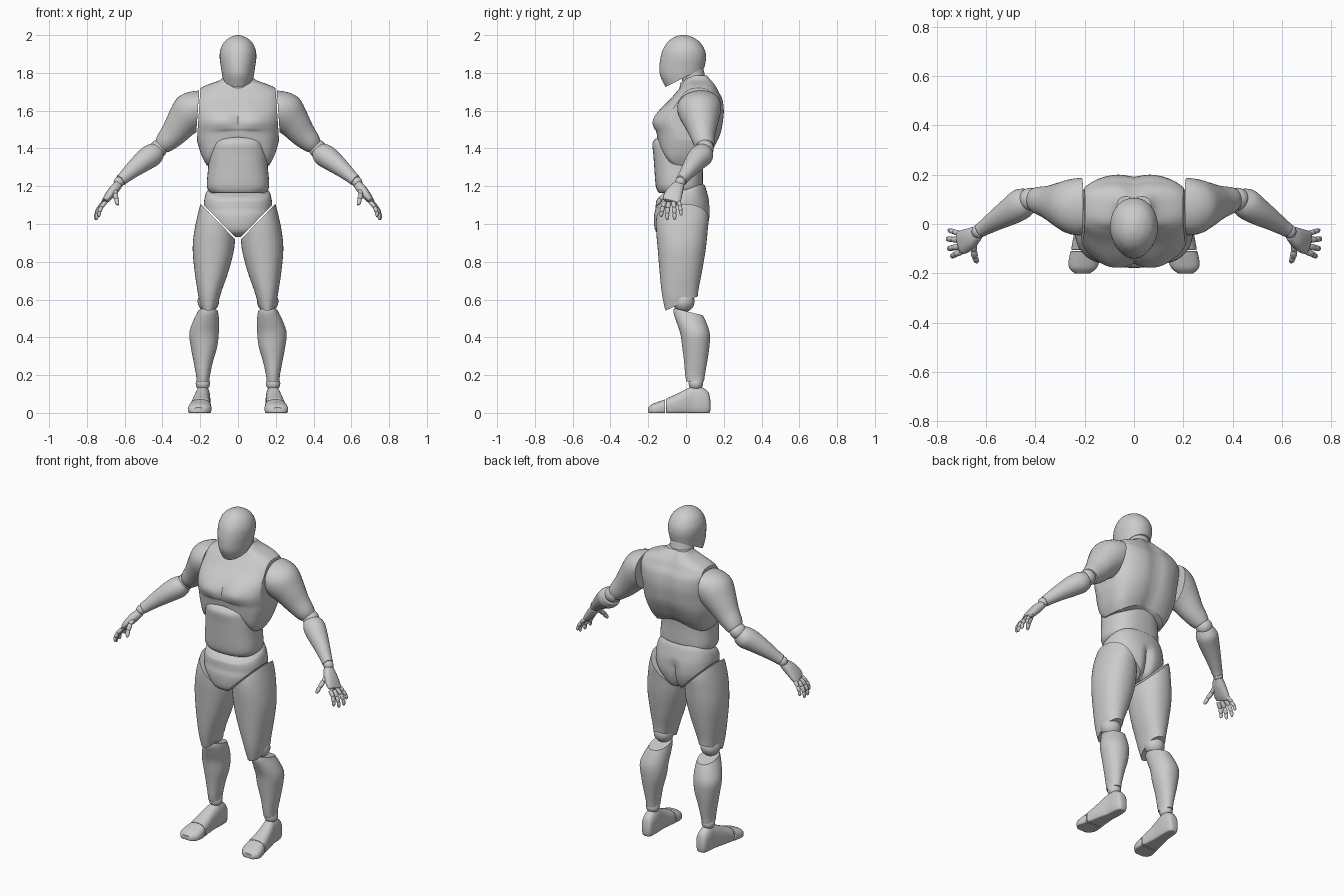
import bpy, bmesh
from math import cos, sin, pi, radians, copysign, exp
from mathutils import Vector as V


def finish(name, bm, bevel=0.004):
    bmesh.ops.recalc_face_normals(bm, faces=bm.faces)
    me = bpy.data.meshes.new(name)
    bm.to_mesh(me)
    bm.free()
    ob = bpy.data.objects.new(name, me)
    bpy.context.collection.objects.link(ob)
    bpy.ops.object.select_all(action='DESELECT')
    ob.select_set(True)
    bpy.context.view_layer.objects.active = ob
    bpy.ops.object.shade_smooth_by_angle(angle=radians(38))
    if bevel:
        m = ob.modifiers.new("soft_edge", 'BEVEL')
        m.width, m.segments, m.limit_method, m.angle_limit = bevel, 2, 'ANGLE', radians(50)
    return ob


def smooth_rows(rows, n):
    # Catmull-Rom interpolation of whole section tuples
    out = []
    for i in range(len(rows) - 1):
        a, b, c, d = (rows[max(i - 1, 0)], rows[i], rows[i + 1], rows[min(i + 2, len(rows) - 1)])
        for k in range(n):
            t = k / n
            out.append([0.5 * (2 * q + (r - p) * t + (2 * p - 5 * q + 4 * r - s) * t * t
                               + (3 * q - p - 3 * r + s) * t ** 3) for p, q, r, s in zip(a, b, c, d)])
    return out + [list(rows[-1])]


def loft(name, rings, p=2.0, side=1, cuts=(), warp=None, seg=40, bevel=0.004):
    # rings: (centre, u half-axis, v half-axis); cuts: (point, normal), the normal side is removed
    bm = bmesh.new()
    loops = []
    for c, u, v in rings:
        loop = []
        for k in range(seg):
            a = 2 * pi * k / seg
            ca, sa = cos(a), sin(a)
            loop.append(bm.verts.new(c + u * copysign(abs(ca) ** (2 / p), ca)
                                     + v * copysign(abs(sa) ** (2 / p), sa)))
        loops.append(loop)
    for l0, l1 in zip(loops, loops[1:]):
        for k in range(seg):
            bm.faces.new((l0[k], l0[(k + 1) % seg], l1[(k + 1) % seg], l1[k]))
    for loop, ring in ((loops[0], rings[0]), (loops[-1], rings[-1])):
        pole = bm.verts.new(ring[0])
        for k in range(seg):
            bm.faces.new((loop[k], loop[(k + 1) % seg], pole))
    if warp:
        for vert in bm.verts:
            vert.co = warp(vert.co.copy())
    for co, no in cuts:
        bmesh.ops.bisect_plane(bm, geom=bm.verts[:] + bm.edges[:] + bm.faces[:],
                               plane_co=co, plane_no=no, clear_outer=True)
        bmesh.ops.holes_fill(bm, edges=[e for e in bm.edges if e.is_boundary], sides=0)
    for vert in bm.verts:
        vert.co.x *= side
    return finish(name, bm, bevel)


def stack(name, rows, n=4, **kw):
    # rows of (z, x0, x1, y0, y1)
    loft(name, [(V(((a + b) / 2, (c + d) / 2, z)), V(((b - a) / 2, 0, 0)), V((0, (d - c) / 2, 0)))
                for z, a, b, c, d in smooth_rows(rows, n)], **kw)


def body(name, rows, **kw):
    # symmetric rows of (z, half width, y0, y1)
    stack(name, [(z, -w, w, c, d) for z, w, c, d in rows], **kw)


def shoe(name, rows, **kw):
    # rows of (y, x0, x1, z0, z1), flattened on the ground
    def ground(c):
        c.z = max(c.z, 0)
        return c
    loft(name, [(V(((a + b) / 2, y, (c + d) / 2)), V(((b - a) / 2, 0, 0)), V((0, 0, (d - c) / 2)))
                for y, a, b, c, d in smooth_rows(rows, 4)], p=2.5, warp=ground, **kw)


def limb(name, rows, n=4, **kw):
    # rows of (x, y, z, half depth, half thickness) around a slanting axis
    t = (V(rows[-1][:3]) - V(rows[0][:3])).normalized()
    u = V((0, 1, 0)) - t * t.y
    if u.length < 0.3:
        u = V((1, 0, 0)) - t * t.x
    u.normalize()
    v = t.cross(u)
    loft(name, [(V(r[:3]), u * r[3], v * r[4]) for r in smooth_rows(rows, n)], **kw)


def ball(name, c, r, side):
    bm = bmesh.new()
    bmesh.ops.create_uvsphere(bm, u_segments=24, v_segments=16, radius=r)
    bmesh.ops.translate(bm, verts=bm.verts, vec=(c[0] * side, c[1], c[2]))
    finish(name, bm, 0)


# Head, cut along a slanted jaw line
def face(c):
    c.x *= 1 + 0.8 * min(0, c.y + 0.03)
    return c


body("head", [(1.70, .062, -.095, .06), (1.745, .074, -.118, .07), (1.79, .084, -.138, .088),
              (1.84, .092, -.14, .1), (1.88, .097, -.135, .106), (1.92, .094, -.124, .1),
              (1.96, .076, -.1, .076), (1.985, .048, -.07, .043), (1.997, .02, -.04, .012), (2.0, .004, -.02, -.01)],
     p=2.1, warp=face, cuts=[(V((0, -.1, 1.73)), V((0, .45, -.9)))])

# Neck and collar ring
limb("neck", [(0, .065, 1.66, .07, .075), (0, .045, 1.75, .062, .07), (0, .025, 1.84, .062, .066)])
limb("neck_collar", [(0, .055, 1.69, .082, .083), (0, .045, 1.735, .08, .08), (0, .04, 1.765, .07, .075)])


# Chest with pectorals, spine groove and arched lower edge
def chest_shape(c):
    x = abs(c.x)
    t = min(1, max(0, (1.50 - c.z) / 0.19))
    front = min(1, max(0, (-c.y - .02) / .1))
    back = min(1, max(0, (c.y - .02) / .1))
    arch = max(0, 1 - (x / .17) ** 2)
    if c.y < 0:
        c.y -= front * (.012 * exp(-((x - .09) / .06) ** 2 - ((c.z - 1.55) / .05) ** 2)
                        - .014 * exp(-(x / .018) ** 2 - ((c.z - 1.56) / .07) ** 2))
    else:
        c.y -= back * .012 * exp(-(x / .04) ** 2)
    c.z += t * arch * (.14 * front + .05 * back)
    return c


body("chest", [(1.31, .165, -.145, .12), (1.36, .192, -.152, .145), (1.43, .214, -.156, .172),
               (1.48, .222, -.16, .187), (1.54, .226, -.17, .198), (1.60, .23, -.142, .203),
               (1.66, .23, -.085, .195), (1.70, .22, -.05, .175), (1.73, .18, -.025, .16),
               (1.76, .10, -.01, .14), (1.785, .07, .01, .12)],
     p=2.7, seg=72, n=6, warp=chest_shape,
     cuts=[(V((s * .2, 0, 1.7)), V((s, 0, .068))) for s in (-1, 1)])

# Abdomen
body("abdomen", [(1.165, .145, -.145, .075), (1.20, .165, -.16, .088), (1.30, .158, -.168, .09),
                 (1.37, .155, -.173, .095), (1.43, .145, -.177, .1), (1.46, .125, -.15, .09)], p=2.5)


# Pelvis with lowered front waistline and leg openings
def pelvis_shape(c):
    front = min(1, max(0, (.06 - c.y) / .2))
    c.z -= .07 * front * min(1, max(0, (c.z - 1.05) / .15))
    if c.y > 0:
        c.y -= .025 * exp(-(c.x / .02) ** 2) * max(0, min(1, (1.13 - c.z) / .06))
    return c


body("pelvis", [(.93, .07, -.11, .07), (.96, .12, -.16, .105), (1.03, .172, -.17, .126), (1.1, .18, -.162, .126),
                (1.15, .178, -.16, .116), (1.19, .168, -.157, .105), (1.21, .15, -.145, .095)],
     p=2.3, warp=pelvis_shape, seg=60,
     cuts=[(V((s * .17, 0, 1.09)), V((s * .72, 0, -.7))) for s in (-1, 1)])

for side, tag in ((-1, "right_"), (1, "left_")):
    # Leg
    stack(tag + "thigh", [(.48, .13, .175, -.085, .05), (.54, .118, .192, -.108, .055), (.59, .103, .205, -.12, .06),
                          (.65, .085, .215, -.13, .066), (.75, .05, .23, -.14, .085), (.87, .02, .24, -.15, .105),
                          (.97, .015, .23, -.158, .115), (1.05, .02, .213, -.155, .12), (1.12, .04, .195, -.13, .1)],
          p=2.2, side=side,
          cuts=[(V((.175, 0, 1.083)), V((-.72, 0, .7))), (V((0, -.1, .545)), V((0, .4, -.9)))])
    ball(tag + "knee", (.157, -.012, .59), .057, side)
    stack(tag + "shin", [(.165, .152, .22, .002, .095), (.2, .148, .222, -.004, .1), (.27, .133, .235, -.01, .112),
                         (.35, .11, .25, -.02, .124), (.42, .102, .258, -.03, .126), (.48, .10, .24, -.05, .107),
                         (.53, .105, .216, -.066, .083), (.56, .115, .205, -.062, .065)],
          p=2.1, side=side, cuts=[(V((0, -.065, .555)), V((0, .25, 1)))])
    ball(tag + "ankle", (.186, .052, .155), .038, side)
    shoe(tag + "foot", [(.13, .168, .2, .015, .06), (.118, .152, .215, -.01, .11), (.08, .147, .223, -.02, .138),
                        (.04, .147, .226, -.02, .142), (0, .149, .235, -.02, .125), (-.05, .147, .245, -.02, .1),
                        (-.105, .142, .255, -.02, .076)], side=side)
    shoe(tag + "toe_cap", [(-.11, .142, .257, -.02, .072), (-.15, .141, .265, -.02, .058),
                           (-.18, .152, .262, -.015, .046), (-.2, .178, .24, -.005, .028)], side=side)

    # Arm
    limb(tag + "upper_arm", [(.15, .07, 1.67, .09, .055), (.20, .07, 1.63, .115, .095), (.25, .072, 1.59, .112, .105),
                             (.30, .08, 1.535, .09, .087), (.345, .088, 1.475, .068, .07),
                             (.385, .095, 1.432, .056, .056), (.403, .1, 1.412, .047, .046)],
         side=side, cuts=[(V((.206, 0, 1.7)), V((-1, 0, -.068)))])
    ball(tag + "elbow", (.42, .1, 1.40), .047, side)
    limb(tag + "forearm", [(.425, .1, 1.388, .048, .046), (.455, .083, 1.365, .062, .06), (.50, .052, 1.333, .056, .056),
                           (.56, .015, 1.285, .042, .043), (.605, -.014, 1.245, .032, .033),
                           (.622, -.025, 1.23, .03, .031)], side=side)
    ball(tag + "wrist", (.63, -.03, 1.222), .028, side)

    # Hand with jointed fingers
    limb(tag + "palm", [(.632, -.035, 1.21, .028, .022), (.658, -.055, 1.18, .041, .026),
                        (.69, -.072, 1.14, .049, .021), (.708, -.078, 1.118, .046, .014)],
         p=2.4, side=side, seg=28)
    digits = (("little_finger", (.702, -.04, 1.122), (.735, -.03, 1.085), (.75, -.025, 1.045), .010),
              ("ring_finger", (.706, -.065, 1.117), (.742, -.062, 1.075), (.756, -.06, 1.022), .011),
              ("middle_finger", (.705, -.09, 1.115), (.738, -.097, 1.073), (.75, -.1, 1.022), .0115),
              ("index_finger", (.70, -.113, 1.118), (.728, -.125, 1.08), (.737, -.132, 1.038), .011),
              ("thumb", (.65, -.07, 1.18), (.648, -.118, 1.148), (.636, -.157, 1.10), .013))
    for label, a, b, c, r in digits:
        a, b, c = V(a), V(b), V(c)
        rows = []
        for t, k in ((0, .9), (.08, 1.1), (.32, 1.05), (.38, .8), (.44, 1.02), (.64, .98),
                     (.7, .75), (.76, .95), (.93, .75), (1, .25)):
            q = a * (1 - t) ** 2 + (b * 2 - (a + c) / 2) * 2 * t * (1 - t) + c * t * t
            rows.append((*q, r * k, r * k))
        limb(tag + label, rows, n=2, side=side, seg=14, bevel=0)
